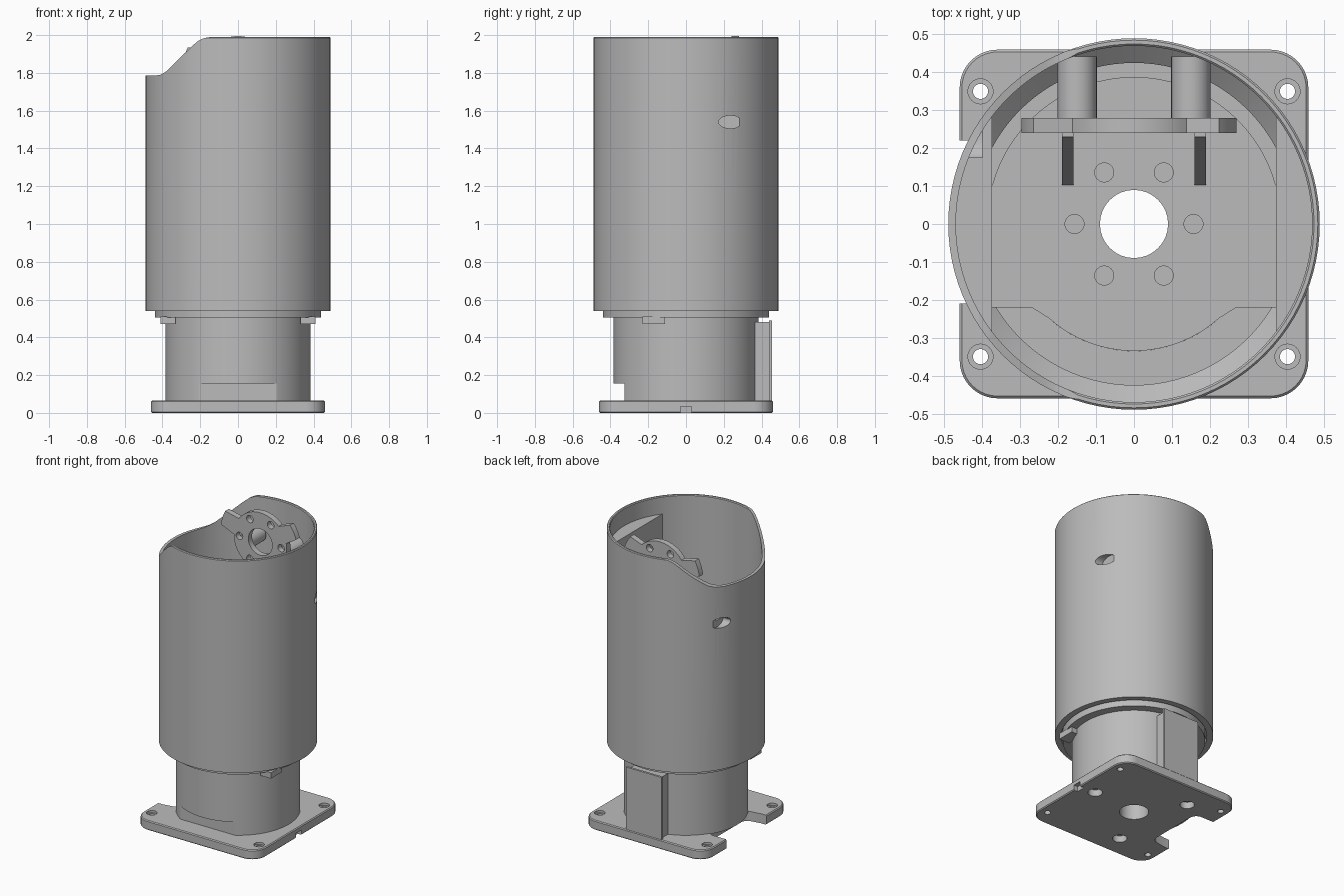
import bpy, bmesh, math
from math import sin, cos, pi, radians, sqrt
from mathutils import Matrix

if "Cube" in bpy.data.objects:
    bpy.data.objects.remove(bpy.data.objects["Cube"], do_unlink=True)

GREY = bpy.data.materials.new("plain_grey")
GREY.use_nodes = True
GREY.diffuse_color = (0.5, 0.5, 0.5, 1)
GREY.node_tree.nodes["Principled BSDF"].inputs["Base Color"].default_value = (0.5, 0.5, 0.5, 1)


def finish(name, bm):
    bmesh.ops.recalc_face_normals(bm, faces=bm.faces)
    mesh = bpy.data.meshes.new(name)
    bm.to_mesh(mesh)
    bm.free()
    mesh.materials.append(GREY)
    ob = bpy.data.objects.new(name, mesh)
    bpy.context.collection.objects.link(ob)
    return ob


def prism(name, outline, low, high, axis="Z"):
    """Extrude a 2D outline along z, or an (x, z) outline along y."""
    bm = bmesh.new()
    def place(u, v, w):
        return (u, v, w) if axis == "Z" else (u, w, v)
    rings = [[bm.verts.new(place(u, v, w)) for u, v in outline] for w in (low, high)]
    bm.faces.new(rings[0])
    bm.faces.new(rings[1])
    n = len(outline)
    for i in range(n):
        j = (i + 1) % n
        bm.faces.new((rings[0][i], rings[0][j], rings[1][j], rings[1][i]))
    return finish(name, bm)


def box(name, x, y, z):
    return prism(name, [(x[0], y[0]), (x[1], y[0]), (x[1], y[1]), (x[0], y[1])], *z)


def lathe(name, profile, steps=96):
    """Revolve a closed (radius, z) profile about z."""
    bm = bmesh.new()
    rings = [[bm.verts.new((r * cos(2 * pi * s / steps), r * sin(2 * pi * s / steps), z))
              for r, z in profile] for s in range(steps)]
    n = len(profile)
    for s in range(steps):
        a, b = rings[s], rings[(s + 1) % steps]
        for i in range(n):
            j = (i + 1) % n
            bm.faces.new((a[i], b[i], b[j], a[j]))
    return finish(name, bm)


def rod(name, x, y, z, r, length, axis="Z", top=None):
    bm = bmesh.new()
    bmesh.ops.create_cone(bm, cap_ends=True, segments=32, radius1=r,
                          radius2=r if top is None else top, depth=length)
    turn = {"Z": Matrix(), "X": Matrix.Rotation(pi / 2, 4, "Y"), "Y": Matrix.Rotation(pi / 2, 4, "X")}
    bm.transform(Matrix.Translation((x, y, z)) @ turn[axis])
    return finish(name, bm)


def arc(cx, cy, r, start, end, steps=10):
    angles = [radians(start + (end - start) * i / steps) for i in range(steps + 1)]
    return [(cx + r * cos(a), cy + r * sin(a)) for a in angles]


def combine(ob, tool, how="DIFFERENCE"):
    mod = ob.modifiers.new("cut", "BOOLEAN")
    mod.operation, mod.solver, mod.object = how, "EXACT", tool
    bpy.context.view_layer.objects.active = ob
    bpy.ops.object.modifier_apply(modifier=mod.name)
    bpy.data.objects.remove(tool, do_unlink=True)


def smooth(*obs):
    bpy.ops.object.select_all(action="DESELECT")
    for ob in obs:
        ob.select_set(True)
        bpy.context.view_layer.objects.active = ob
    bpy.ops.object.shade_smooth_by_angle(angle=radians(30))


# Base plate with rounded corners, side notch and screw holes
corner = 0.1
plate = []
for sx, sy, a in ((1, 1, 0), (-1, 1, 90), (-1, -1, 180), (1, -1, 270)):
    plate += arc(sx * 0.36, sy * 0.36, corner, a, a + 90)
base = prism("base_plate", plate, 0, 0.065)
bevel = base.modifiers.new("edge", "BEVEL")
bevel.width, bevel.limit_method, bevel.angle_limit = 0.006, "ANGLE", radians(60)
bpy.context.view_layer.objects.active = base
bpy.ops.object.modifier_apply(modifier="edge")
notch = [(-0.6, -0.21), (-0.42, -0.21)] + arc(-0.36, -0.15, 0.05, 270, 360, 6)
notch += arc(-0.36, 0.17, 0.05, 0, 90, 6) + [(-0.6, 0.22)]
combine(base, prism("notch_cutter", notch, -0.1, 0.2))
combine(base, rod("bore_cutter", 0, 0, 0, 0.09, 0.5))
for x in (-0.405, 0.405):
    for y in (-0.35, 0.35):
        combine(base, rod("screw_cutter", x, y, 0, 0.02, 0.5))
        combine(base, rod("sink_cutter", x, y, 0.065, 0.033, 0.03))
for a in (5, 125, 245):
    combine(base, rod("recess_cutter", 0.34 * cos(radians(a)), 0.34 * sin(radians(a)), 0, 0.045, 0.09))
combine(base, box("key_cutter", (0.43, 0.5), (-0.03, 0.03), (-0.1, 0.035)))

# Inner neck with a flat cut low on the front
neck = lathe("neck_tube", [(0.09, 0.06), (0.385, 0.06), (0.385, 0.57), (0.335, 0.57),
                           (0.335, 0.2), (0.09, 0.2)])
combine(neck, box("flat_cutter", (-0.5, 0.5), (-0.6, -0.325), (0.065, 0.155)))

# Flange and latch tabs beneath the sleeve
flange = lathe("neck_flange", [(0.38, 0.505), (0.44, 0.505), (0.44, 0.57), (0.38, 0.57)])
for side, label in ((1, "left"), (-1, "right")):
    box("latch_tab_" + label, sorted((side * 0.33, side * 0.41)), (-0.23, -0.11), (0.47, 0.51))

# Connector block on the back of the neck
box("connector_block", (-0.12, 0.12), (0.36, 0.44), (0.06, 0.48))
box("connector_cover", (-0.135, 0.135), (0.44, 0.455), (0.06, 0.49))

# Outer sleeve with scooped rim and side holes
sleeve = lathe("outer_sleeve", [(0.45, 0.54), (0.49, 0.54), (0.49, 1.985), (0.485, 1.99),
                                (0.475, 1.99), (0.47, 1.985), (0.47, 0.64), (0.425, 0.6),
                                (0.425, 0.575), (0.45, 0.575)])
scoop = [(-0.6, 1.785), (-0.44, 1.785), (-0.41, 1.79), (-0.38, 1.808), (-0.24, 1.945),
         (-0.21, 1.97), (-0.18, 1.984), (-0.14, 1.991), (-0.14, 2.2), (-0.6, 2.2)]
combine(sleeve, prism("scoop_cutter", scoop, -0.6, 0.6, "Y"))

# Flat-faced side fillings inside the sleeve
fills = []
half = sqrt(0.475 ** 2 - 0.375 ** 2)
spread = math.degrees(math.atan2(half, 0.375))
for side, label, top in ((1, "left", 1.87), (-1, "right", 1.55)):
    outline = [(side * x, y) for x, y in arc(0, 0, 0.475, -spread, spread, 24)]
    fills.append(prism("side_filling_" + label, outline, 0.62, top))


def oval(label, side):
    ob = rod("oval_cutter_" + label, side * 0.47, 0.235, 1.54, 1, 0.14, "X")
    for v in ob.data.vertices:
        v.co.y = 0.235 + (v.co.y - 0.235) * 0.062
        v.co.z = 1.54 + (v.co.z - 1.54) * 0.034
    return ob


for part, side in ((sleeve, 1), (sleeve, -1), (fills[0], 1), (fills[1], -1)):
    combine(part, oval("side", side))

# Lower motor platform between the fillings
deck = [(-0.375, -0.22), (-0.27, -0.22)] + arc(0, 0, 0.335, 228, 312, 16)
deck += [(0.27, -0.22), (0.375, -0.22), (0.375, 0.1)] + arc(0, 0, 0.388, 15, 165, 30) + [(-0.375, 0.1)]
platform = prism("motor_platform", deck, 0.58, 0.64)
combine(platform, rod("bore_cutter", 0, 0, 0.6, 0.09, 0.5))

# Upright motor plate: disc with two ears
zc = 1.795
ears = arc(0, zc, 0.2, -148, 12, 24) + arc(0, zc, 0.285, 18, 38, 6)
ears += arc(0, zc, 0.2, 46, 144, 16) + arc(0, zc, 0.3, 152, 172, 6) + arc(0, zc, 0.2, 180, 208, 6)
mount = prism("upper_motor_plate", ears, 0.24, 0.28, "Y")
combine(mount, rod("bore_cutter", 0, 0.26, zc, 0.09, 0.3, "Y"))

# Screw holes on both motor plates
for k in range(6):
    u, v = 0.157 * cos(k * pi / 3), 0.157 * sin(k * pi / 3)
    combine(platform, rod("hole_cutter", u, v, 0.64, 0.025, 0.05))
    combine(mount, rod("hole_cutter", u, 0.26, zc + v, 0.025, 0.3, "Y"))

# Standoffs to the back wall and gussets on the platform
rods = []
for side, label in ((1, "left"), (-1, "right")):
    rods.append(rod("standoff_" + label, side * 0.15, 0.36, zc - 0.06, 0.052, 0.165, "Y"))
    x = side * 0.175
    gusset = box("gusset_" + label, (x - 0.015, x + 0.015), (0.1, 0.26), (0.63, 1.2))
    for v in gusset.data.vertices:
        if v.co.z > 1 and v.co.y < 0.2:
            v.co.y = 0.23

smooth(base, neck, flange, sleeve, platform, mount, *fills, *rods)
